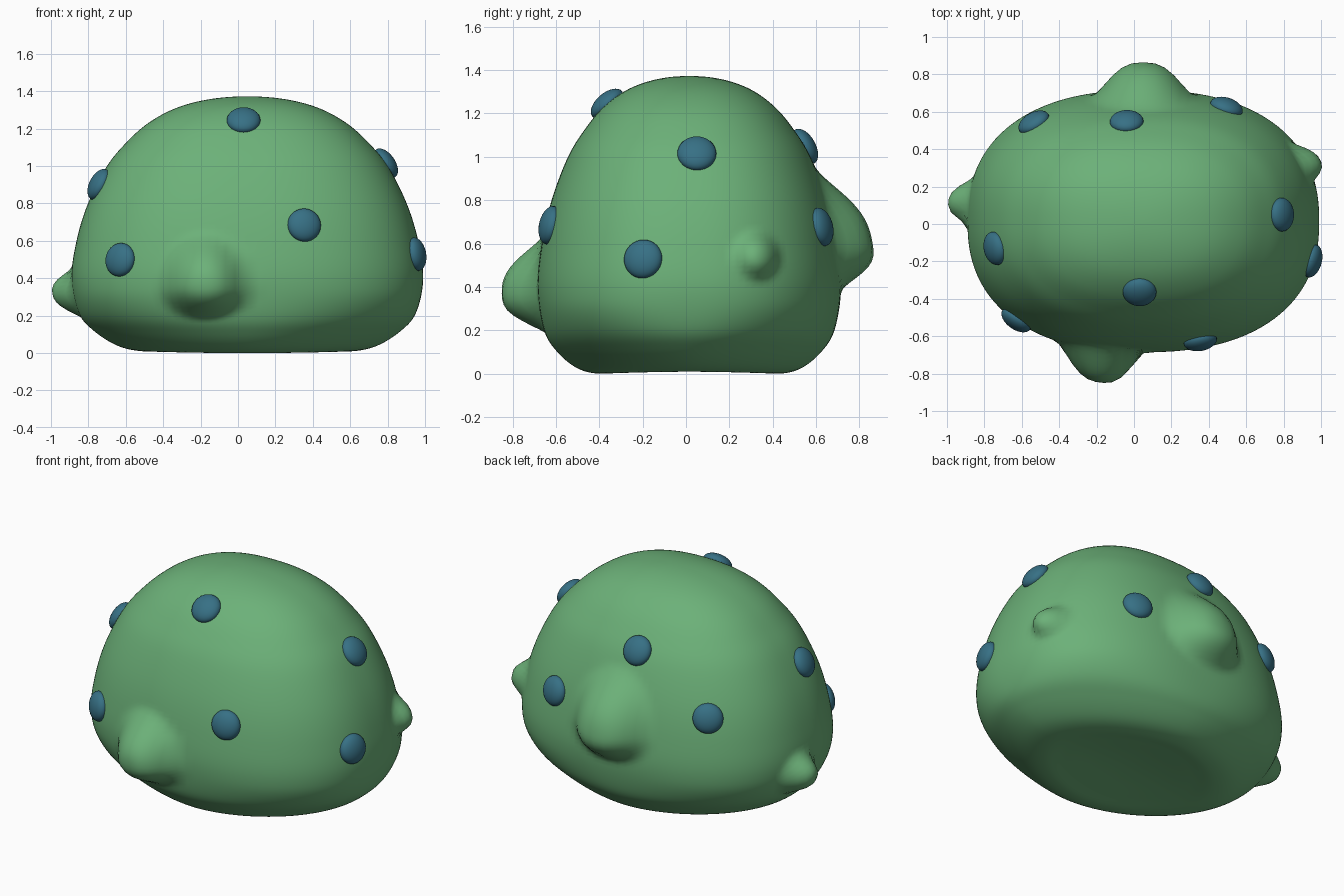
import bpy, bmesh, math
from mathutils import Vector
from mathutils.bvhtree import BVHTree

if "Cube" in bpy.data.objects:
    bpy.data.objects.remove(bpy.data.objects["Cube"])


def material(name, rgb):
    m = bpy.data.materials.new(name)
    m.diffuse_color = (*rgb, 1)
    m.use_nodes = True
    m.node_tree.nodes["Principled BSDF"].inputs["Base Color"].default_value = m.diffuse_color
    return m


green = material("soft green", (0.15, 0.44, 0.19))
blue = material("slate blue", (0.038, 0.163, 0.235))


def add_object(name, bm, mat):
    me = bpy.data.meshes.new(name)
    bm.to_mesh(me)
    me.materials.append(mat)
    me.polygons.foreach_set("use_smooth", [True] * len(me.polygons))
    ob = bpy.data.objects.new(name, me)
    bpy.context.collection.objects.link(ob)
    return ob


# Body outline: (half width in x, height), from hollow underside to crown
PROFILE = [(0, .04), (.2, .034), (.42, .018), (.57, .008), (.70, .035), (.82, .11),
           (.90, .21), (.94, .4), (.915, .6), (.855, .8), (.755, 1.0),
           (.65, 1.13), (.53, 1.237), (.38, 1.318), (.2, 1.365), (0, 1.38)]
CX, CY, Y_RATIO, SEG, STEPS = .05, .015, .745, 144, 8


def smooth_curve(pts, steps):
    p = [Vector(q) for q in pts]
    p = [Vector((-p[1].x, p[1].y))] + p + [Vector((-p[-2].x, p[-2].y))]
    out = []
    for i in range(1, len(p) - 2):
        a, b, c, d = p[i - 1:i + 3]
        for k in range(steps):
            t = k / steps
            out.append(.5 * (2 * b + (c - a) * t + (2 * a - 5 * b + 4 * c - d) * t * t
                             + (3 * b - a - 3 * c + d) * t ** 3))
    return out + [p[-2]]


def spow(v, n):
    return math.copysign(abs(v) ** (2 / n), v)


# Bumps: centre, push direction, amount, side radius, upper radius, lower radius
BUMPS = [((-.18, -.68, .36), (0, -1, 0), .175, .25, .31, .185),
         ((.05, .70, .60), (0, 1, 0), .165, .285, .37, .22),
         ((-.885, .12, .32), (-1, 0, 0), .115, .145, .155, .135),
         ((.91, .33, .55), (1, .15, 0), .085, .125, .125, .125)]


def push(co):
    total = Vector()
    for c, d, amount, side, up, down in BUMPS:
        off, d = co - Vector(c), Vector(d).normalized()
        if off.dot(d) < -.4:
            continue
        across = off.dot(d.cross(Vector((0, 0, 1))))
        t = math.hypot(across / side, off.z / (up if off.z > 0 else down))
        if t < 1:
            total += d * amount * (1 - t ** 2.8) ** 2
    return co + total


# Body: rounder and slightly lifted at the foot, fuller above
bm = bmesh.new()
curve = smooth_curve(PROFILE, STEPS)
rings = []
for r, z in curve[1:-1]:
    ring = []
    k = min(max(z / .35, 0), 1)
    k = k * k * (3 - 2 * k)
    n = 1.8 + .55 * k
    for i in range(SEG):
        a = 2 * math.pi * i / SEG
        x, y = r * spow(math.cos(a), n), r * Y_RATIO * spow(math.sin(a), n)
        lift = .03 * x * x * (1 - k)
        ring.append(bm.verts.new(push(Vector((CX + x, CY + y, z + lift)))))
    rings.append(ring)
for lo, hi in zip(rings, rings[1:]):
    for i in range(SEG):
        j = (i + 1) % SEG
        bm.faces.new((lo[i], lo[j], hi[j], hi[i]))
bottom = bm.verts.new((CX, CY, curve[0].y))
top = bm.verts.new((CX, CY, curve[-1].y))
for i in range(SEG):
    j = (i + 1) % SEG
    bm.faces.new((bottom, rings[0][j], rings[0][i]))
    bm.faces.new((top, rings[-1][i], rings[-1][j]))
bm.normal_update()
low = min(v.co.z for v in bm.verts)
bmesh.ops.translate(bm, vec=(0, 0, -low), verts=bm.verts)
tree = BVHTree.FromBMesh(bm)
add_object("body", bm, green)
bm.free()

# Spots: flattened balls seated on the skin
SPOTS = [(.03, -.36, 1.24), (.79, .05, 1.015), (-.74, -.13, .90), (-.635, -.52, .50),
         (.355, -.63, .685), (.96, -.20, .53), (-.04, .57, 1.06), (.50, .64, .68),
         (-.54, .55, .745)]
for n, p in enumerate(SPOTS, 1):
    loc, normal, _, _ = tree.find_nearest(Vector(p))
    bm = bmesh.new()
    bmesh.ops.create_uvsphere(bm, u_segments=32, v_segments=16, radius=1)
    ob = add_object(f"spot_{n}", bm, blue)
    bm.free()
    ob.location = loc
    ob.rotation_euler = normal.to_track_quat('Z', 'Y').to_euler()
    ob.scale = (.09, .09, .05)
